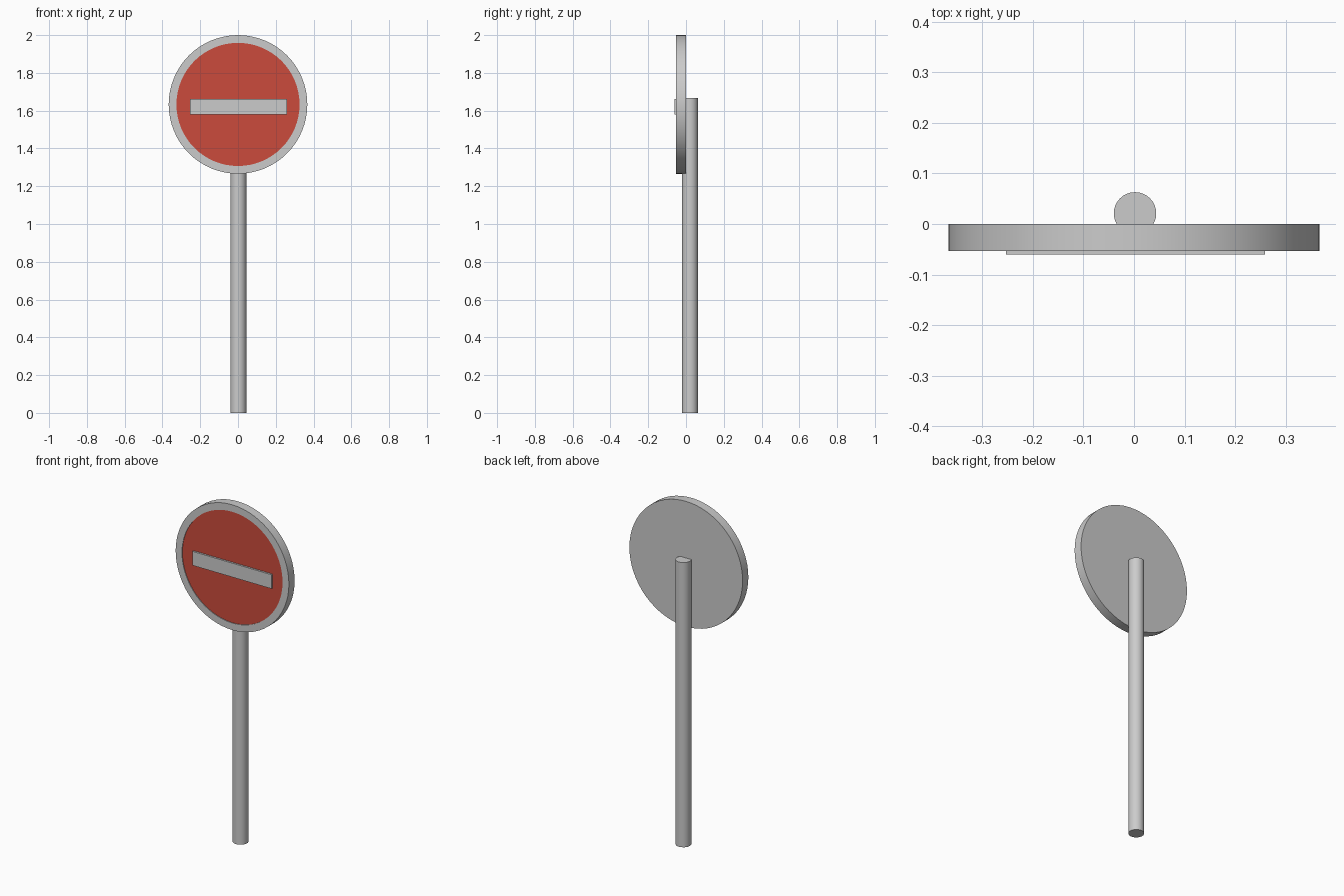
import bpy, bmesh, math

if "Cube" in bpy.data.objects:
    bpy.data.objects.remove(bpy.data.objects["Cube"])

red = bpy.data.materials.new("red_paint")
red.diffuse_color = (0.6, 0.07, 0.045, 1)
red.use_nodes = True
red.node_tree.nodes["Principled BSDF"].inputs["Base Color"].default_value = red.diffuse_color
DISC_Z = 1.633


def smooth(obj):
    bpy.ops.object.select_all(action='DESELECT')
    obj.select_set(True)
    bpy.context.view_layer.objects.active = obj
    bpy.ops.object.shade_smooth_by_angle(angle=math.radians(30))


def cylinder(name, radius, depth, loc, rot=(0, 0, 0), sides=64):
    bpy.ops.mesh.primitive_cylinder_add(vertices=sides, radius=radius, depth=depth,
                                        location=loc, rotation=rot)
    obj = bpy.context.object
    obj.name = name
    return obj


# Round post behind the plate
post = cylinder("post", 0.042, 1.668, (0.002, 0.021, 0.834), sides=32)
smooth(post)

# Round plate: the front face is inset and recessed slightly as a red panel
plate = cylinder("sign_plate", 0.367, 0.053, (0, -0.0265, DISC_Z), (math.pi / 2, 0, 0))
plate.data.materials.append(None)
plate.data.materials.append(red)
bm = bmesh.new()
bm.from_mesh(plate.data)
front = max(bm.faces, key=lambda f: f.normal.z)
bmesh.ops.inset_region(bm, faces=[front], thickness=0.041, use_even_offset=True)
ret = bmesh.ops.extrude_face_region(bm, geom=[front])
panel = [g for g in ret["geom"] if isinstance(g, bmesh.types.BMFace)][0]
if front.is_valid:
    bmesh.ops.delete(bm, geom=[front], context='FACES_ONLY')
bmesh.ops.translate(bm, verts=panel.verts[:], vec=(0, 0, -0.004))
panel.material_index = 1
bmesh.ops.recalc_face_normals(bm, faces=bm.faces[:])
bm.to_mesh(plate.data)
bm.free()
smooth(plate)

# Pale horizontal bar across the panel
bpy.ops.mesh.primitive_cube_add(size=1, location=(0.003, -0.0525, 1.621))
bar = bpy.context.object
bar.name = "horizontal_bar"
bar.scale = (0.513, 0.015, 0.082)
